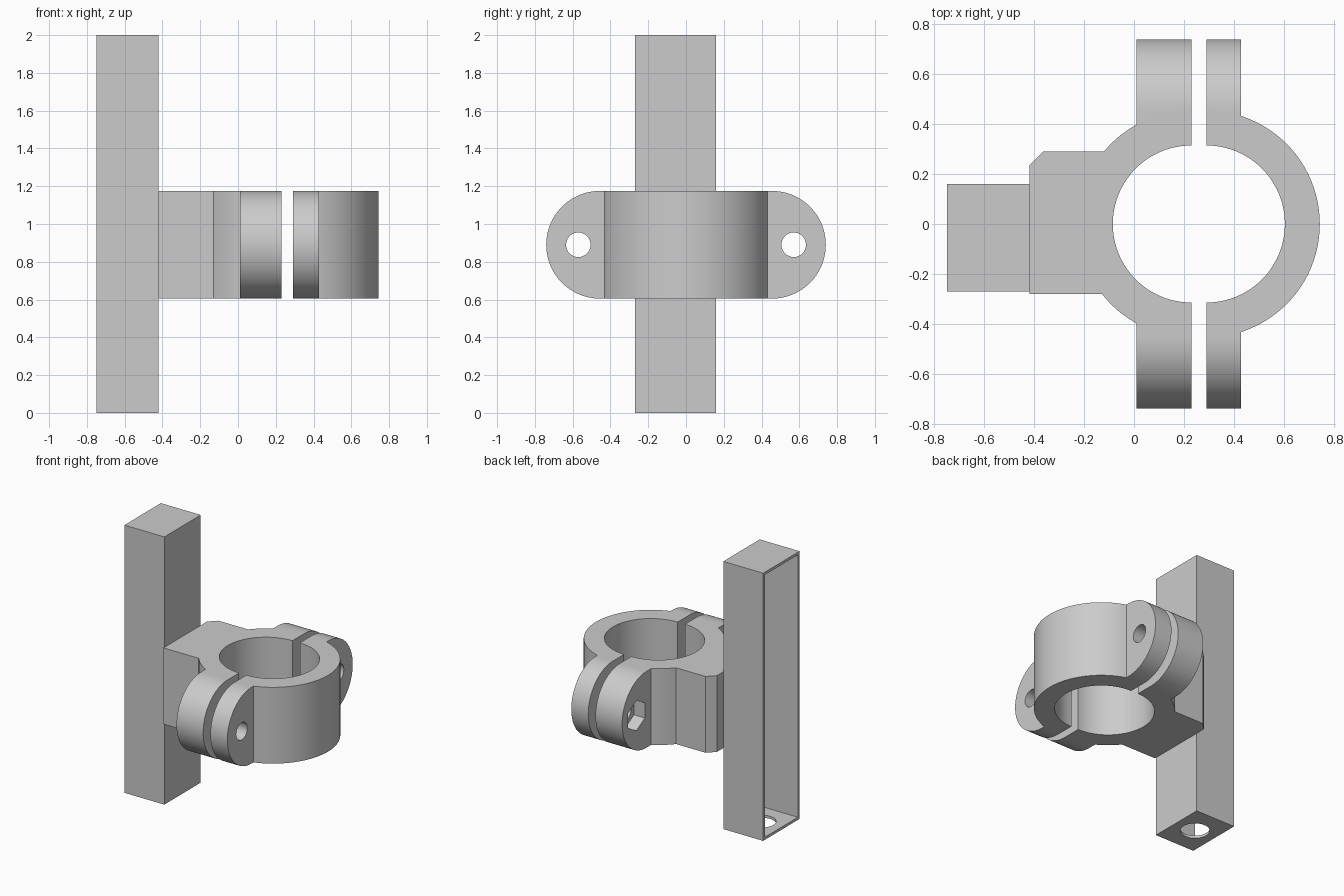
import bpy, bmesh
from math import sin, cos, pi, asin, radians
from mathutils import Vector

cube = bpy.data.objects.get("Cube")
if cube:
    bpy.data.objects.remove(cube, do_unlink=True)

grey = bpy.data.materials.new("plain_grey")
grey.use_nodes = True
grey.diffuse_color = (0.6, 0.6, 0.6, 1)
grey.node_tree.nodes["Principled BSDF"].inputs["Base Color"].default_value = (0.6, 0.6, 0.6, 1)

# Shared clamp sizes
Z0, Z1 = 0.605, 1.175
ZC, R_END = (Z0 + Z1) / 2, (Z1 - Z0) / 2
R_IN, R_OUT = 0.315, 0.455
X_LEFT, X_RIGHT = 0.23, 0.29
BOLT_Y = 0.57


def arc(cx, cy, r, a0, a1, n=48):
    return [(cx + r * cos(a0 + (a1 - a0) * i / n), cy + r * sin(a0 + (a1 - a0) * i / n))
            for i in range(n + 1)]


def prism(name, pts, axis, lo, hi):
    """Extrude a closed outline along x (outline in y, z) or z (outline in x, y)."""
    place = (lambda p, h: Vector((h, p[0], p[1]))) if axis == "x" else \
            (lambda p, h: Vector((p[0], p[1], h)))
    bm = bmesh.new()
    face = bm.faces.new([bm.verts.new(place(p, lo)) for p in pts])
    top = bmesh.ops.extrude_face_region(bm, geom=[face])
    shift = place((0, 0), hi - lo)
    bmesh.ops.translate(bm, vec=shift,
                        verts=[g for g in top["geom"] if isinstance(g, bmesh.types.BMVert)])
    bmesh.ops.recalc_face_normals(bm, faces=bm.faces[:])
    mesh = bpy.data.meshes.new(name)
    bm.to_mesh(mesh)
    bm.free()
    mesh.materials.append(grey)
    ob = bpy.data.objects.new(name, mesh)
    bpy.context.collection.objects.link(ob)
    return ob


def box(name, x0, x1, y0, y1, z0, z1):
    return prism(name, [(x0, y0), (x1, y0), (x1, y1), (x0, y1)], "z", z0, z1)


def activate(ob):
    bpy.ops.object.select_all(action="DESELECT")
    ob.select_set(True)
    bpy.context.view_layer.objects.active = ob


def cut(ob, cutter):
    cutter.hide_render = True
    mod = ob.modifiers.new("cut", "BOOLEAN")
    mod.operation, mod.solver, mod.object = "DIFFERENCE", "EXACT", cutter
    activate(ob)
    bpy.ops.object.modifier_apply(modifier=mod.name)
    bpy.data.objects.remove(cutter, do_unlink=True)


def smooth(ob):
    activate(ob)
    bpy.ops.object.shade_smooth_by_angle(angle=radians(30))


# Upright housing: thin walls, open on its outer side, round hole in the floor
W = 0.02
housing = box("upright_housing", -0.75, -0.42, -0.27, 0.16, 0, 2)
cut(housing, box("cavity_cutter", -0.8, -0.42 - W, -0.27 + W, 0.16 - W, W, 2 - W))
cut(housing, prism("floor_hole_cutter", arc(-0.585, -0.055, 0.1, 0, 2 * pi)[:-1], "z", -0.1, 0.1))
smooth(housing)

# Fixed clamp half: mounting block with one chamfered corner, plus half ring
back, front = asin(0.29 / R_OUT), asin(0.28 / R_OUT)
outline = [(-0.42, -0.28), (-0.42, 0.235), (-0.365, 0.29)]
outline += arc(X_LEFT, 0, R_OUT, pi - back, pi / 2, 24)
outline += arc(X_LEFT, 0, R_IN, pi / 2, 3 * pi / 2)
outline += arc(X_LEFT, 0, R_OUT, 3 * pi / 2, pi + front, 24)
smooth(prism("fixed_clamp_half", outline, "z", Z0, Z1))

# Removable clamp half: plain half ring
outline = arc(X_RIGHT, 0, R_OUT, -pi / 2, pi / 2) + arc(X_RIGHT, 0, R_IN, pi / 2, -pi / 2)
smooth(prism("removable_clamp_half", outline, "z", Z0, Z1))

# Rounded bolt ears on both halves, with nut pockets on the fixed side
for side, s in (("back", 1), ("front", -1)):
    ear = [(s * y, z) for y, z in
           [(0.38, Z0)] + arc(R_OUT, ZC, R_END, -pi / 2, pi / 2) + [(0.38, Z1)]]
    for half, x0, x1 in (("fixed", 0.01, X_LEFT), ("removable", X_RIGHT, 0.43)):
        ob = prism(f"{half}_ear_{side}", ear, "x", x0, x1)
        hole = arc(s * BOLT_Y, ZC, 0.065, 0, 2 * pi, 32)[:-1]
        cut(ob, prism("bolt_cutter", hole, "x", x0 - 0.1, x1 + 0.1))
        if half == "fixed":
            hexagon = arc(s * BOLT_Y, ZC, 0.113, pi / 6, 13 * pi / 6, 6)[:-1]
            cut(ob, prism("nut_cutter", hexagon, "x", x0 - 0.1, x0 + 0.09))
        smooth(ob)
